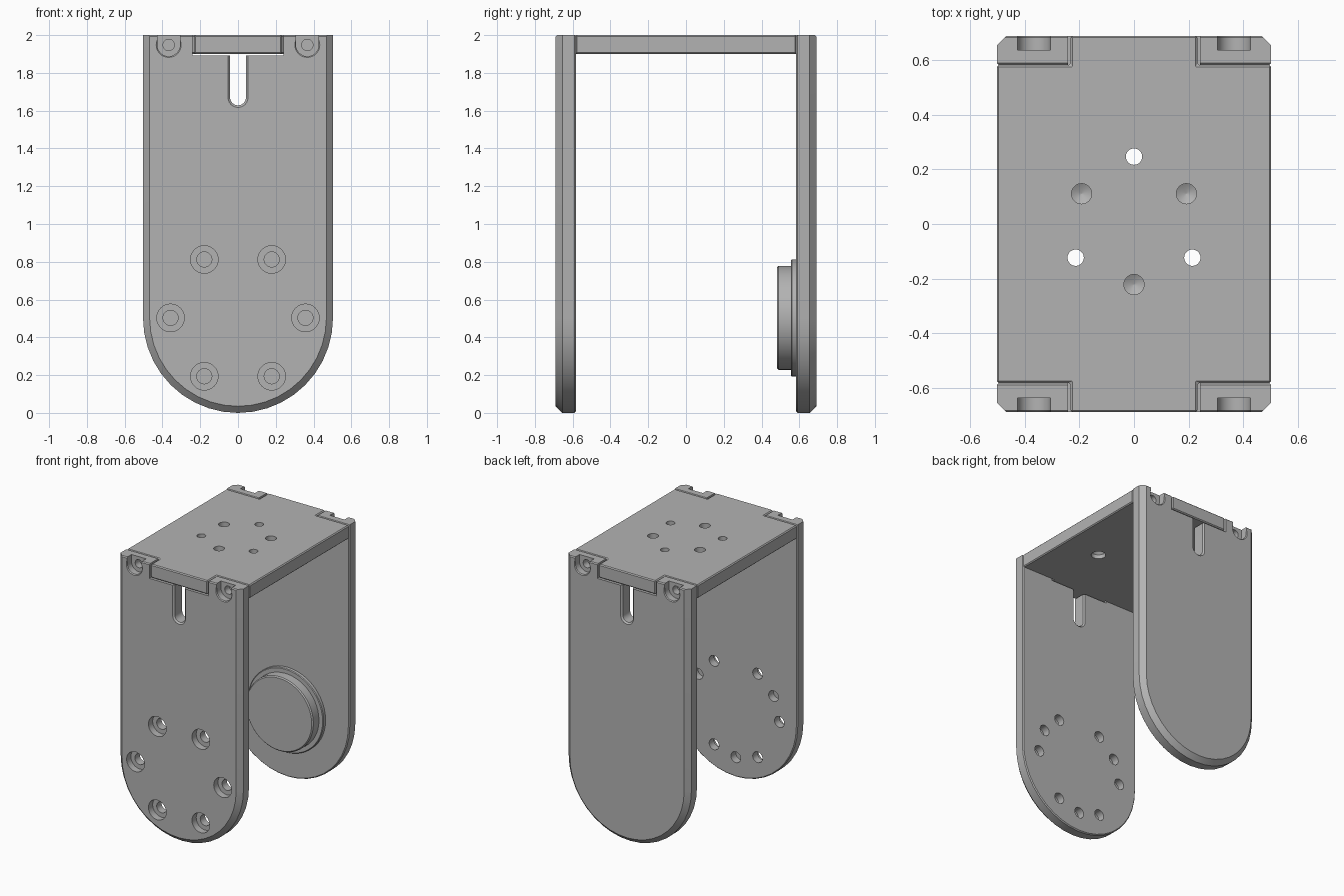
import bpy, bmesh
from math import sin, cos, pi, radians

if "Cube" in bpy.data.objects:
    bpy.data.objects.remove(bpy.data.objects["Cube"])

grey = bpy.data.materials.new("light grey")
grey.use_nodes = True
grey.diffuse_color = (0.45, 0.45, 0.45, 1)
grey.node_tree.nodes["Principled BSDF"].inputs["Base Color"].default_value = grey.diffuse_color

W, Y_IN, Y_OUT, TOP = 0.503, 0.583, 0.69, 2.0
PIVOT = W          # height of the pivot centre
EDGE = 0.007       # small edge break


def loft(name, rings):
    """Closed solid through a list of equal-length rings."""
    bm = bmesh.new()
    loops = [[bm.verts.new(p) for p in ring] for ring in rings]
    n = len(loops[0])
    for a, b in zip(loops, loops[1:]):
        for i in range(n):
            j = (i + 1) % n
            bm.faces.new((a[i], a[j], b[j], b[i]))
    bm.faces.new(loops[0])
    bm.faces.new(loops[-1])
    bmesh.ops.recalc_face_normals(bm, faces=bm.faces)
    mesh = bpy.data.meshes.new(name)
    bm.to_mesh(mesh)
    bm.free()
    obj = bpy.data.objects.new(name, mesh)
    bpy.context.collection.objects.link(obj)
    return obj


def turned(name, axis, u, v, steps, n=32):
    """Round part along y or z from (radius, position) steps."""
    rings = []
    for r, d in steps:
        ring = [(u + r * cos(2 * pi * i / n), v + r * sin(2 * pi * i / n)) for i in range(n)]
        rings.append([(a, d, b) if axis == "y" else (a, b, d) for a, b in ring])
    return loft(name, rings)


def box(name, x0, x1, y0, y1, z0, z1):
    return loft(name, [[(x0, y0, z), (x1, y0, z), (x1, y1, z), (x0, y1, z)] for z in (z0, z1)])


def apply_modifiers(obj):
    graph = bpy.context.evaluated_depsgraph_get()
    mesh = bpy.data.meshes.new_from_object(obj.evaluated_get(graph))
    obj.modifiers.clear()
    obj.data = mesh


def cut(obj, cutters):
    for c in cutters:
        m = obj.modifiers.new("cut", "BOOLEAN")
        m.operation, m.solver, m.object = "DIFFERENCE", "EXACT", c
    apply_modifiers(obj)
    for c in cutters:
        bpy.data.objects.remove(c)


def finish(obj):
    obj.data.materials.clear()
    obj.data.materials.append(grey)
    bpy.ops.object.select_all(action="DESELECT")
    obj.select_set(True)
    bpy.context.view_layer.objects.active = obj
    bpy.ops.object.shade_smooth_by_angle(angle=radians(30))


def arm_outline(inset, y, top):
    r = W - inset
    arc = [(r * cos(pi + pi * i / 20), y, PIVOT + r * sin(pi + pi * i / 20)) for i in range(21)]
    return arc + [(r, y, top), (-r, y, top)]


def slot_outline(r, y):
    arc = [(r * cos(pi + pi * i / 12), y, 1.67 + r * sin(pi + pi * i / 12)) for i in range(13)]
    return arc + [(r, y, 1.95), (-r, y, 1.95)]


def make_arm(name, s):
    """Round-ended side plate; s is the y direction it faces."""
    arm = loft(name, [arm_outline(EDGE, s * Y_IN, TOP - EDGE),
                      arm_outline(0, s * (Y_IN + EDGE), TOP),
                      arm_outline(0, s * (Y_OUT - 0.035), TOP),
                      arm_outline(0.035 - EDGE, s * (Y_OUT - EDGE), TOP),
                      arm_outline(0.035, s * Y_OUT, TOP - EDGE)])
    # recess for the tab, and the cable slot with eased edges
    cutters = [box("notch", -0.242, 0.242, s * 0.5, s * 0.8, 1.892, 2.1),
               loft("slot", [slot_outline(r, s * y) for r, y in
                             ((0.053, Y_IN - 0.01), (0.053, Y_IN), (0.042, Y_IN + 0.011),
                              (0.042, Y_OUT - 0.011), (0.053, Y_OUT), (0.053, Y_OUT + 0.01))])]
    # open-topped corner screw seats
    for x in (-0.367, 0.367):
        cutters += [turned("seat", "y", x, 1.948, [(0.06, s * 0.637), (0.06, s * 0.684), (0.074, s * 0.698)]),
                    box("seat_opening", x - 0.06, x + 0.06, s * 0.637, s * 0.8, 1.948, 2.1),
                    turned("screw_hole", "y", x, 1.948, [(0.03, s * 0.5), (0.03, s * 0.66)], 24)]
    cut(arm, cutters)
    return arm


front_arm = make_arm("front_arm", -1)
back_arm = make_arm("back_arm", 1)

# ring of counterbored holes and three blind pin holes in the front arm
cutters = []
for k in range(6):
    a = k * pi / 3
    x, z = 0.357 * cos(a), PIVOT + 0.357 * sin(a)
    cutters.append(turned("bolt_hole", "y", x, z, [(0.04, -0.5), (0.04, -0.64), (0.073, -0.64), (0.073, -0.8)]))
for k in range(3):
    a = radians(30 + 120 * k)
    cutters.append(turned("pin_hole", "y", 0.357 * cos(a), PIVOT + 0.357 * sin(a), [(0.04, -0.5), (0.04, -0.64)]))
cut(front_arm, cutters)

# top plate with a tab at each end
quarter = [(W, Y_IN), (0.233, Y_IN), (0.233, Y_OUT)]
outline = (quarter + [(-x, y) for x, y in reversed(quarter)]
           + [(-x, -y) for x, y in quarter] + [(x, -y) for x, y in reversed(quarter)])
top_plate = loft("top_plate", [[(x, y, z) for x, y in outline] for z in (1.9, TOP)])
bevel = top_plate.modifiers.new("edge", "BEVEL")
bevel.width, bevel.segments = EDGE, 1
apply_modifiers(top_plate)

# three through holes and three cone-bottomed blind holes
cutters = []
for k in range(3):
    a, b = radians(90 + 120 * k), radians(30 + 120 * k)
    cutters += [turned("through_hole", "z", 0.247 * cos(a), 0.247 * sin(a),
                       [(0.05, 1.8), (0.05, 1.93), (0.03, 1.95), (0.03, 2.1)]),
                turned("blind_hole", "z", 0.222 * cos(b), 0.222 * sin(b),
                       [(0.001, 1.925), (0.037, 1.945), (0.037, 2.1)])]
cut(top_plate, cutters)

# pivot boss on the inner side of the back arm
pivot_flange = turned("pivot_flange", "y", 0, PIVOT,
                      [(0.31, Y_IN + 0.01), (0.31, 0.56), (0.305, 0.555)], 48)
pivot_disc = turned("pivot_disc", "y", 0, PIVOT,
                    [(0.275, 0.57), (0.275, 0.49), (0.267, 0.482)], 48)

for part in (front_arm, back_arm, top_plate, pivot_flange, pivot_disc):
    finish(part)
